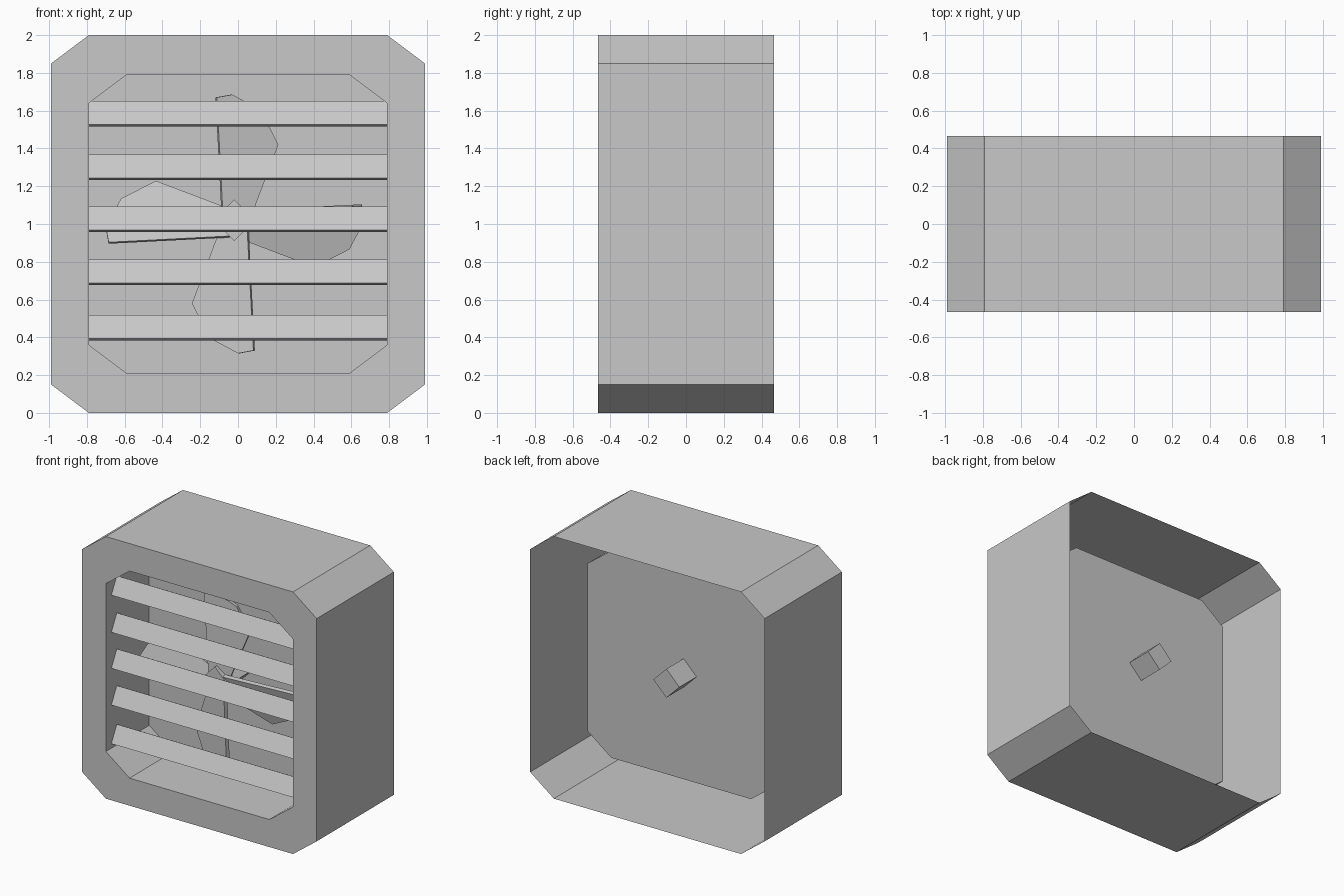
import bpy, bmesh
from math import radians
from mathutils import Matrix

cube = bpy.data.objects.get("Cube")
if cube:
    bpy.data.objects.remove(cube)

grey = bpy.data.materials.new("light_grey")
grey.use_nodes = True
colour = (0.58, 0.58, 0.58, 1)
grey.diffuse_color = colour
grey.node_tree.nodes["Principled BSDF"].inputs["Base Color"].default_value = colour


def finish(name, bm):
    bmesh.ops.recalc_face_normals(bm, faces=bm.faces)
    mesh = bpy.data.meshes.new(name)
    bm.to_mesh(mesh)
    bm.free()
    mesh.materials.append(grey)
    obj = bpy.data.objects.new(name, mesh)
    bpy.context.collection.objects.link(obj)
    return obj


def prism(name, outline, y0, y1, matrix):
    """Extrude an (x, z) outline along y and place it."""
    bm = bmesh.new()
    face = bm.faces.new([bm.verts.new((x, y0, z)) for x, z in outline])
    ext = bmesh.ops.extrude_face_region(bm, geom=[face])["geom"]
    verts = [v for v in ext if isinstance(v, bmesh.types.BMVert)]
    bmesh.ops.translate(bm, verts=verts, vec=(0, y1 - y0, 0))
    bm.transform(matrix)
    return finish(name, bm)


# Housing: open-backed octagonal shell, front rim and a capped inner recess
def octagon(bm, w, h, cx, cz, y):
    quarter = [(w, h - cz), (w - cx, h)]
    pts = quarter + [(-x, z) for x, z in reversed(quarter)]
    pts += [(-x, -z) for x, z in pts]
    return [bm.verts.new((x, y, 1 + z)) for x, z in pts]


bm = bmesh.new()
loops = [octagon(bm, 0.99, 1.0, 0.2, 0.15, 0.465),
         octagon(bm, 0.99, 1.0, 0.2, 0.15, -0.465),
         octagon(bm, 0.79, 0.79, 0.2, 0.15, -0.465),
         octagon(bm, 0.79, 0.79, 0.2, 0.15, 0.058)]
for a, b in zip(loops, loops[1:]):
    for i in range(8):
        j = (i + 1) % 8
        bm.faces.new((a[i], a[j], b[j], b[i]))
bm.faces.new(loops[-1])
finish("housing", bm)

# Louvre slats, tilted with the lower edge forward
slat = [(-0.79, -0.07), (0.79, -0.07), (0.79, 0.07), (-0.79, 0.07)]
for i, z in enumerate((0.45, 0.745, 1.025, 1.3, 1.583)):
    place = Matrix.Translation((0, -0.355, z)) @ Matrix.Rotation(radians(-28), 4, 'X')
    prism(f"slat_{i + 1}", slat, -0.012, 0.012, place)

# Square hub shaft, running through the back panel
r = 0.11
prism("hub_shaft", [(r, 0), (0, r), (-r, 0), (0, -r)], -0.25, 0.265,
      Matrix.Translation((-0.02, 0, 1.02)))

# Four pitched fan blades
blade = [(-0.07, 0.03), (-0.104, 0.67), (-0.02, 0.685), (0.135, 0.605),
         (0.233, 0.42), (0.08, 0.03)]
for k in range(4):
    place = (Matrix.Translation((-0.015, -0.21, 1.0))
             @ Matrix.Rotation(radians(90 * k), 4, 'Y')
             @ Matrix.Rotation(radians(15), 4, 'Z'))
    prism(f"fan_blade_{k + 1}", blade, -0.015, 0.015, place)
